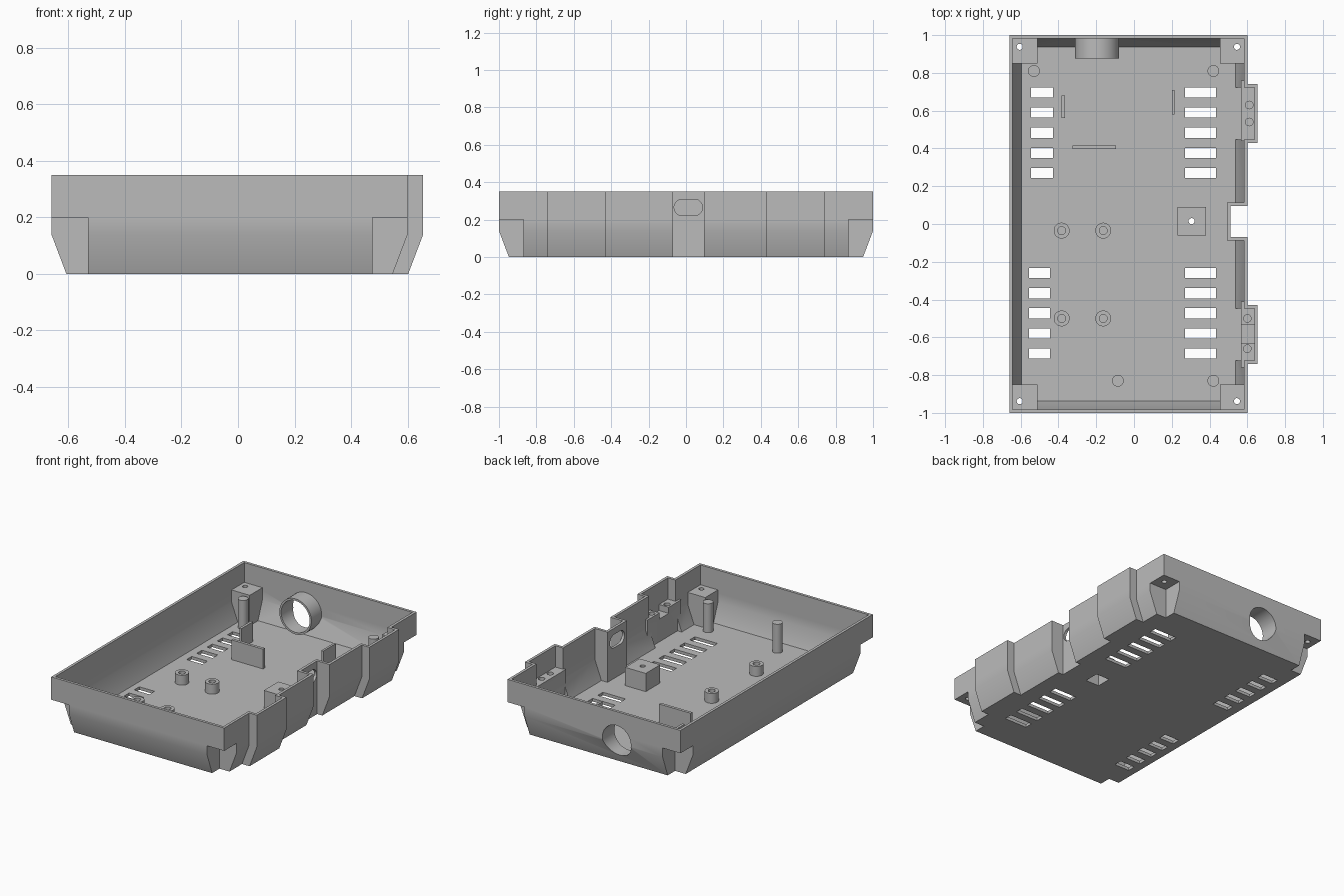
import bpy, bmesh, math
from mathutils import Matrix

cube = bpy.data.objects.get("Cube")
if cube:
    bpy.data.objects.remove(cube, do_unlink=True)

grey = bpy.data.materials.new("plain_grey")
grey.use_nodes = True
COLOUR = (0.5, 0.5, 0.5, 1)
grey.diffuse_color = COLOUR
grey.node_tree.nodes["Principled BSDF"].inputs["Base Color"].default_value = COLOUR

H, WALL, FLOOR = 0.35, 0.018, 0.02


def box(bm, x0, x1, y0, y1, z0, z1):
    size = Matrix.Diagonal((x1 - x0, y1 - y0, z1 - z0, 1))
    mid = Matrix.Translation(((x0 + x1) / 2, (y0 + y1) / 2, (z0 + z1) / 2))
    bmesh.ops.create_cube(bm, size=1, matrix=mid @ size)


def rod(bm, centre, r, length, axis="Z", segs=32):
    turn = {"Z": Matrix(), "X": Matrix.Rotation(math.pi / 2, 4, "Y"),
            "Y": Matrix.Rotation(math.pi / 2, 4, "X")}[axis]
    spin = Matrix.Rotation(math.pi / segs, 4, "Z")
    return bmesh.ops.create_cone(bm, cap_ends=True, segments=segs, radius1=r, radius2=r,
                                 depth=length, matrix=Matrix.Translation(centre) @ turn @ spin)["verts"]


def pin(bm, x, y, r, z0, z1):
    return rod(bm, (x, y, (z0 + z1) / 2), r, z1 - z0)


def make(name, bm):
    bmesh.ops.recalc_face_normals(bm, faces=bm.faces)
    mesh = bpy.data.meshes.new(name)
    bm.to_mesh(mesh)
    bm.free()
    mesh.materials.append(grey)
    ob = bpy.data.objects.new(name, mesh)
    bpy.context.collection.objects.link(ob)
    return ob


def cut(target, bm):
    """Subtract a set of shapes from the target, then discard them."""
    tool = bm if isinstance(bm, bpy.types.Object) else make("cutter", bm)
    mod = target.modifiers.new("cut", "BOOLEAN")
    mod.operation, mod.solver, mod.object = "DIFFERENCE", "EXACT", tool
    bpy.context.view_layer.objects.active = target
    bpy.ops.object.modifier_apply(modifier=mod.name)
    bpy.data.objects.remove(tool, do_unlink=True)


def smooth(ob):
    bpy.ops.object.select_all(action="DESELECT")
    ob.select_set(True)
    bpy.context.view_layer.objects.active = ob
    bpy.ops.object.shade_smooth_by_angle(angle=math.radians(30))


# Plan outline: rectangle with two bulges and a notch on the left side
X0, X1, XB, XN = -0.66, 0.6, 0.655, 0.51
OUTLINE = [(X0, -1), (X1, -1), (X1, -.74), (XB, -.74), (XB, -.43), (X1, -.43),
           (X1, -.07), (XN, -.07), (XN, .095), (X1, .095), (X1, .43), (XB, .43),
           (XB, .74), (X1, .74), (X1, 1), (X0, 1)]


def inset(pts, w):
    out = []
    for i, (x, y) in enumerate(pts):
        (px, py), (nx, ny) = pts[i - 1], pts[(i + 1) % len(pts)]
        sign = lambda v: (v > 0) - (v < 0)
        dx = -sign(y - py) - sign(ny - y)
        dy = sign(x - px) + sign(nx - x)
        out.append((x + dx * w, y + dy * w))
    return out


def loft(name, pts, levels):
    """Stack the outline; the outer sides lean inward near the floor."""
    bm, rings = bmesh.new(), []
    for z in levels:
        t = 0.053 * max(0, 1 - z / 0.14)
        rings.append([bm.verts.new((x - math.copysign(t, x) * (abs(x) > .55),
                                    y - math.copysign(t, y) * (abs(y) > .9), z)) for x, y in pts])
    n = len(pts)
    for a, b in zip(rings, rings[1:]):
        for i in range(n):
            j = (i + 1) % n
            bm.faces.new((a[i], a[j], b[j], b[i]))
    bm.faces.new(rings[0])
    bm.faces.new(rings[-1])
    return make(name, bm)


tray = loft("tray", OUTLINE, (0, .14, .2, H))
cavity = loft("cavity", inset(OUTLINE, WALL), (FLOOR, .14, .2, H + .05))

# Solid features left standing in the cavity: corner posts, shelves, boss, collar
posts = bmesh.new()
for xa, xb in ((-.8, -.51), (.455, .8)):
    for ya, yb in ((-1.1, -.85), (.85, 1.1)):
        box(posts, xa, xb, ya, yb, -.1, .22)
cut(cavity, posts)
shelves = bmesh.new()
box(shelves, .567, .8, .44, .76, -.1, .21)
box(shelves, .567, .8, -.76, -.63, -.1, .21)
box(shelves, .567, .8, -.535, -.41, -.1, .21)
box(shelves, .23, .38, -.06, .09, -.1, .14)
cut(cavity, shelves)
seat = bmesh.new()
box(seat, .567, .8, -.64, -.525, -.1, .17)
cut(cavity, seat)
collar = bmesh.new()
rod(collar, (-.195, .975, .155), .117, .2, "Y", 48)
cut(cavity, collar)
cut(tray, cavity)

# Pockets under the corners and the boss
pockets = bmesh.new()
for xa, xb in ((-.8, -.53), (.475, .8)):
    for ya, yb in ((-1.1, -.87), (.87, 1.1)):
        box(pockets, xa, xb, ya, yb, -.1, .2)
box(pockets, .255, .355, -.035, .065, -.1, .12)
cut(tray, pockets)

# Screw holes, round cable hole, oval side slot
holes = bmesh.new()
for x in (-.605, .545):
    for y in (-.938, .938):
        pin(holes, x, y, .016, .15, .3)
pin(holes, .305, .015, .016, .1, .2)
for x, y in ((.61, .63), (.61, .54), (.6, -.5), (.6, -.66)):
    pin(holes, x, y, .02, .13, .3)
rod(holes, (-.195, 1, .155), .104, .4, "Y", 48)
for v in rod(holes, (.5, .0125, .265), .044, .08, "X"):
    v.co.y += math.copysign(.032, v.co.y - .0125)
cut(tray, holes)

# Vent slots in the floor
vents = bmesh.new()
for i in range(5):
    back, front = .27 + i * .1065, -.26 - i * .1065
    for y, xa, xb in ((back, -.545, -.43), (back, .27, .435),
                      (front, -.555, -.445), (front, .27, .435)):
        box(vents, xa, xb, y - .027, y + .027, -.1, .05)
cut(tray, vents)
smooth(tray)

# Tall locating pins
for i, (x, y) in enumerate(((-.53, .81), (.42, .81), (.42, -.83), (-.085, -.83))):
    bm = bmesh.new()
    pin(bm, x, y, .031, .01, .21)
    smooth(make(f"locating_pin_{i + 1}", bm))

# Short hollow standoffs
for x in (-.383, -.163):
    for y in (-.035, -.5):
        bm, bore = bmesh.new(), bmesh.new()
        pin(bm, x, y, .042, .01, .085)
        pin(bore, x, y, .021, .03, .2)
        standoff = make("standoff", bm)
        cut(standoff, bore)
        smooth(standoff)

# Thin upright ribs
for name, rect in (("right_rib", (-.383, -.366, .56, .68)), ("left_rib", (.2, .215, .58, .71)),
                   ("cross_rib", (-.325, -.095, .396, .415))):
    bm = bmesh.new()
    box(bm, *rect, .01, .15)
    make(name, bm)
